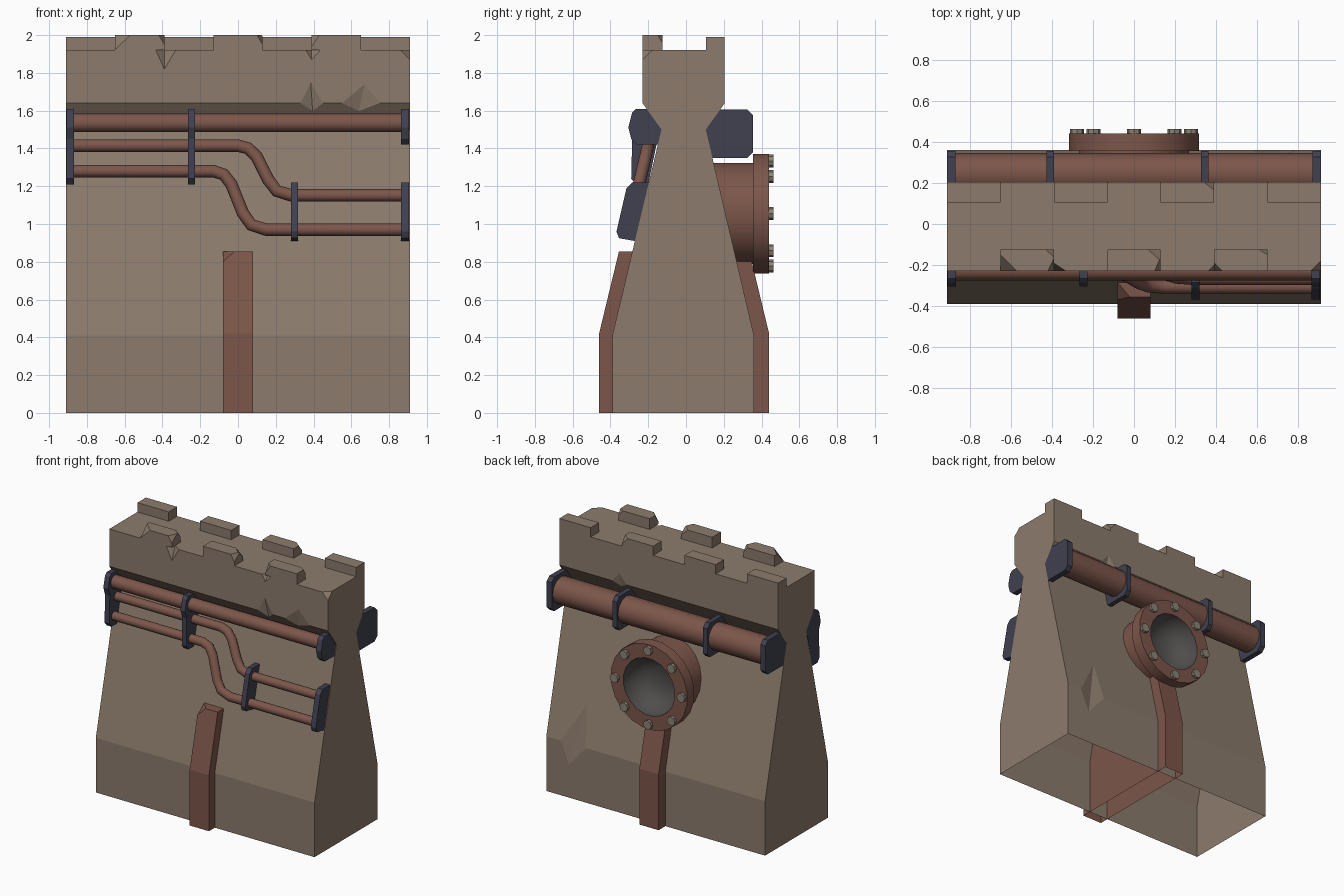
import bpy, bmesh, math
from mathutils import Vector as V

if "Cube" in bpy.data.objects:
    bpy.data.objects.remove(bpy.data.objects["Cube"])


def material(name, rgb):
    m = bpy.data.materials.new(name)
    m.diffuse_color = (*rgb, 1)
    m.use_nodes = True
    m.node_tree.nodes["Principled BSDF"].inputs["Base Color"].default_value = m.diffuse_color
    return m


STONE = material("stone", (0.262, 0.198, 0.150))
RUST = material("rust_red", (0.202, 0.093, 0.069))
IRON = material("dark_iron", (0.052, 0.052, 0.082))
DARK = material("pipe_inside", (0.080, 0.075, 0.073))
BOLT = material("bolt_metal", (0.260, 0.230, 0.180))


def link(name, mesh, mat, smooth=None):
    mesh.materials.clear()
    mesh.materials.append(mat)
    ob = bpy.data.objects.new(name, mesh)
    bpy.context.collection.objects.link(ob)
    if smooth:
        mesh.polygons.foreach_set("use_smooth", [True] * len(mesh.polygons))
        mesh.set_sharp_from_angle(angle=math.radians(smooth))
    return ob


def finish(name, bm, mat, smooth=None, recalc=True):
    if recalc:
        bmesh.ops.recalc_face_normals(bm, faces=bm.faces[:])
    mesh = bpy.data.meshes.new(name)
    bm.to_mesh(mesh)
    bm.free()
    return link(name, mesh, mat, smooth)


def prism(bm, profile, x0, x1):
    """Extrude a (y, z) profile along x."""
    f = bm.faces.new([bm.verts.new((x0, y, z)) for y, z in profile])
    r = bmesh.ops.extrude_face_region(bm, geom=[f])
    vs = [e for e in r["geom"] if isinstance(e, bmesh.types.BMVert)]
    bmesh.ops.translate(bm, verts=vs, vec=(x1 - x0, 0, 0))
    if f.is_valid is False or len(f.link_loops if hasattr(f, "link_loops") else [1]) == 0:
        return


def notch(a, b, p, q):
    """Chip out of an edge: a, b on the edge, p, q on the two faces."""
    return [V(a), V(b), V(p), V(q)], (V(p) + V(q)) / 2


def corner(k, a, b, c):
    """Chip off the corner k."""
    return [V(k), V(a), V(b), V(c)], (V(a) + V(b) + V(c)) / 3


def evaluated_mesh(ob):
    dg = bpy.context.evaluated_depsgraph_get()
    dg.update()
    return bpy.data.meshes.new_from_object(ob.evaluated_get(dg))


def chip(ob, chips):
    """Cut the chips out of an object."""
    for pts, m in chips:
        bm = bmesh.new()
        v = [bm.verts.new(m + (p - m) * 1.4) for p in pts]
        for i in range(4):
            bm.faces.new(v[:i] + v[i + 1:])
        cutter = finish("chip_cutter", bm, STONE)
        cutter.hide_render = True
        mod = ob.modifiers.new("chip", "BOOLEAN")
        mod.operation, mod.solver, mod.object = "DIFFERENCE", "EXACT", cutter
        mesh = evaluated_mesh(ob)
        ob.modifiers.clear()
        ob.data = mesh
        bpy.data.objects.remove(cutter)


def open_bottom(ob):
    bm = bmesh.new()
    bm.from_mesh(ob.data)
    low = [f for f in bm.faces if all(v.co.z < 0.001 for v in f.verts)]
    bmesh.ops.delete(bm, geom=low, context="FACES_ONLY")
    bm.to_mesh(ob.data)
    bm.free()


def tube(name, pts, radius, mat):
    cu = bpy.data.curves.new(name, "CURVE")
    cu.dimensions = "3D"
    cu.bevel_depth, cu.bevel_resolution, cu.use_fill_caps = radius, 4, True
    sp = cu.splines.new("POLY")
    sp.points.add(len(pts) - 1)
    for s, p in zip(sp.points, pts):
        s.co = (*p, 1)
    tmp = bpy.data.objects.new(name + "_path", cu)
    bpy.context.collection.objects.link(tmp)
    mesh = evaluated_mesh(tmp)
    bpy.data.objects.remove(tmp)
    return link(name, mesh, mat, 40)


def lathe(name, rings, mat, sides, smooth):
    """Revolve (radius, y) rings around the outlet axis."""
    bm = bmesh.new()
    loops = []
    for r, y in rings:
        loops.append([bm.verts.new((r * math.cos(t), y, 1.055 + r * math.sin(t)))
                      for t in [2 * math.pi * (i + .5) / sides for i in range(sides)]])
    for l0, l1 in zip(loops, loops[1:]):
        for i in range(sides):
            j = (i + 1) % sides
            bm.faces.new((l0[i], l1[i], l1[j], l0[j]))
    bmesh.ops.remove_doubles(bm, verts=bm.verts[:], dist=1e-4)
    return finish(name, bm, mat, smooth, recalc=False)


# Wall body with waist and overhanging top
bm = bmesh.new()
prism(bm, [(-.39, 0), (-.39, .41), (-.13, 1.5), (-.23, 1.64), (-.23, 1.92),
           (.205, 1.92), (.205, 1.64), (.105, 1.5), (.36, .41), (.36, 0)], -.91, .91)
wall = finish("wall", bm, STONE)
chip(wall, [
    notch((-.435, -.23, 1.92), (-.33, -.23, 1.92), (-.39, -.19, 1.92), (-.39, -.23, 1.82)),
    notch((.36, -.23, 1.92), (.435, -.23, 1.92), (.39, -.20, 1.92), (.39, -.23, 1.87)),
    notch((.33, -.23, 1.64), (.45, -.23, 1.64), (.385, -.23, 1.75), (.395, -.20, 1.598)),
    notch((.55, -.23, 1.64), (.75, -.23, 1.64), (.67, -.23, 1.74), (.64, -.20, 1.598)),
    notch((.35, .205, 1.64), (.47, .205, 1.64), (.41, .205, 1.71), (.41, .18, 1.605)),
    notch((.58, .36, .41), (.79, .36, .41), (.62, .292, .70), (.72, .36, .25)),
    corner((.91, -.23, 1.92), (.86, -.23, 1.92), (.91, -.18, 1.92), (.91, -.23, 1.87)),
])
open_bottom(wall)

# Battlement blocks, front and back rows offset
bm = bmesh.new()
for x in (-.65, -.13, .39):
    prism(bm, [(-.23, 1.92), (-.23, 2), (-.125, 2), (-.125, 1.92)], x, x + .26)
front = finish("front_battlements", bm, STONE)
chip(front, [
    corner((-.65, -.23, 2), (-.57, -.23, 2), (-.65, -.15, 2), (-.65, -.23, 1.925)),
    corner((-.39, -.23, 2), (-.42, -.23, 2), (-.39, -.17, 2), (-.39, -.23, 1.95)),
    corner((-.39, -.125, 2), (-.43, -.125, 2), (-.39, -.16, 2), (-.39, -.125, 1.96)),
    corner((.13, -.23, 2), (.10, -.23, 2), (.13, -.16, 2), (.13, -.23, 1.95)),
    corner((.13, -.125, 2), (.07, -.125, 2), (.13, -.18, 2), (.13, -.125, 1.95)),
    corner((.39, -.23, 2), (.43, -.23, 2), (.39, -.19, 2), (.39, -.23, 1.94)),
    corner((.65, -.125, 2), (.61, -.125, 2), (.65, -.15, 2), (.65, -.125, 1.96)),
])
bm = bmesh.new()
for x in (-.91, -.39, .13, .65):
    prism(bm, [(.105, 1.92), (.105, 1.99), (.205, 1.99), (.205, 1.92)], x, x + .26)
back = finish("back_battlements", bm, STONE)
chip(back, [corner((.39, .205, 1.99), (.34, .205, 1.99), (.39, .165, 1.99), (.39, .205, 1.94))])

# Buttress rib running through the wall
bm = bmesh.new()
prism(bm, [(-.46, 0), (-.46, .42), (-.355, .855), (.335, .855), (.44, .42), (.44, 0)], -.08, .08)
rib = finish("buttress", bm, RUST)
chip(rib, [corner((-.08, -.355, .855), (-.02, -.355, .855), (-.08, -.369, .797), (-.08, -.285, .855))])
open_bottom(rib)


# Front pipes: one straight, two stepping down along the sloping face
def on_slope(pts):
    return [(x, -.18 - .2385 * (1.5 - z), z) for x, z in pts]


tube("front_pipe_top", [(-.89, -.225, 1.535), (.89, -.225, 1.535)], .049, RUST)
tube("front_pipe_middle", on_slope([(-.89, 1.415), (0, 1.415), (.055, 1.40), (.10, 1.355), (.16, 1.235),
                                    (.205, 1.175), (.28, 1.152), (.89, 1.152)]), .033, RUST)
tube("front_pipe_low", on_slope([(-.89, 1.28), (-.13, 1.28), (-.075, 1.262), (-.035, 1.21), (.025, 1.06),
                                 (.07, .995), (.15, .97), (.89, .97)]), .033, RUST)

# Back pipe
tube("back_pipe", [(-.89, .245, 1.48), (.89, .245, 1.48)], .10, RUST)

# Pipe clamps
TALL = [(-.15, 1.45), (-.20, 1.21), (-.265, 1.21), (-.29, 1.24), (-.285, 1.45), (-.305, 1.51),
        (-.285, 1.59), (-.265, 1.61), (-.205, 1.61), (-.13, 1.50)]
SHORT = [(-.145, 1.42), (-.26, 1.42), (-.29, 1.45), (-.305, 1.51), (-.285, 1.59), (-.265, 1.61),
         (-.205, 1.61), (-.13, 1.50)]
LOW = [(-.19, 1.22), (-.285, 1.22), (-.315, 1.19), (-.368, .96), (-.355, .925), (-.27, .91), (-.26, .91)]
REAR = [(.10, 1.53), (.17, 1.605), (.325, 1.605), (.355, 1.575), (.355, 1.38), (.325, 1.35),
        (.13, 1.35), (.10, 1.48)]
for name, profile, x0, x1 in (
        ("tall_clamp_end", TALL, -.907, -.867), ("tall_clamp_middle", TALL, -.265, -.227),
        ("short_clamp_end", SHORT, .863, .905), ("low_clamp_middle", LOW, .28, .318),
        ("low_clamp_end", LOW, .863, .905),
        ("rear_clamp_left", REAR, -.91, -.868), ("rear_clamp_inner_left", REAR, -.427, -.39),
        ("rear_clamp_inner_right", REAR, .325, .362), ("rear_clamp_right", REAR, .868, .91)):
    bm = bmesh.new()
    prism(bm, profile, x0, x1)
    finish(name, bm, IRON)

# Round outlet with flange, dark opening and bolts
lathe("outlet_flange", [(.27, .08), (.27, .355), (.32, .355), (.32, .44), (.215, .44)], RUST, 20, 30)
lathe("outlet_opening", [(.215, .44), (.205, .37), (.15, .30), (.08, .275), (0, .27)], DARK, 20, 60)
bm = bmesh.new()
for i in range(8):
    t = math.pi * i / 4
    c = V((.278 * math.cos(t), .45, 1.055 + .278 * math.sin(t)))
    r = bmesh.ops.create_cone(bm, cap_ends=True, segments=8, radius1=.034, radius2=.034, depth=.024)
    for v in r["verts"]:
        v.co = V((v.co.x, v.co.z, v.co.y)) + c
finish("flange_bolts", bm, BOLT)
